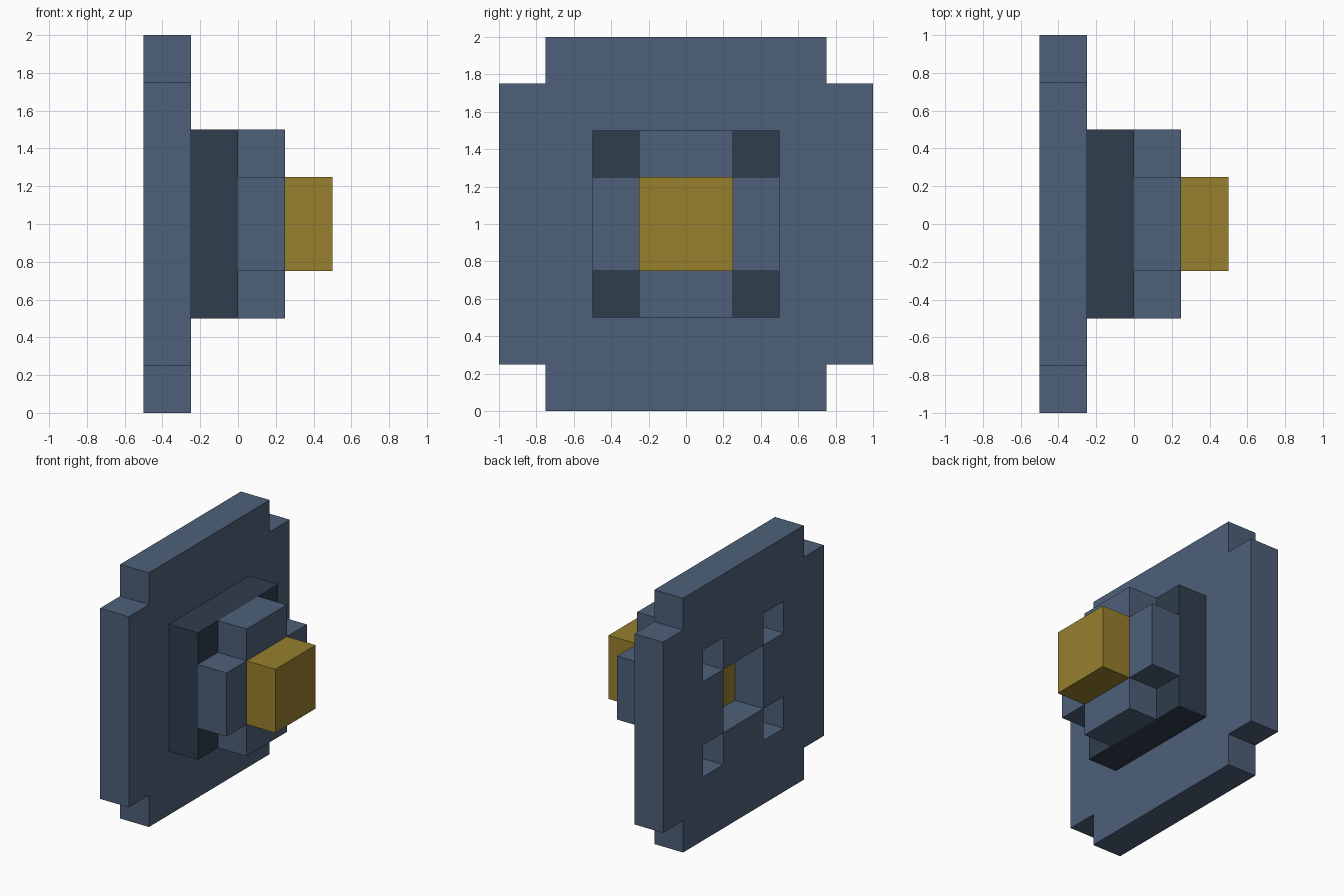
import bpy, bmesh

cube = bpy.data.objects.get("Cube")
if cube:
    bpy.data.objects.remove(cube, do_unlink=True)

U = 0.25  # block size


def material(name, rgb):
    m = bpy.data.materials.new(name)
    m.use_nodes = True
    m.diffuse_color = (*rgb, 1)
    bsdf = m.node_tree.nodes["Principled BSDF"]
    bsdf.inputs["Base Color"].default_value = (*rgb, 1)
    bsdf.inputs["Roughness"].default_value = 0.8
    return m


slate = material("slate blue", (0.075, 0.117, 0.188))
dark = material("dark slate", (0.029, 0.047, 0.074))
gold = material("dull gold", (0.31, 0.215, 0.027))


def slab(name, filled, x0, x1, mat):
    """Extrude along x every grid cell (row, column) for which filled is true."""
    cells = {(j, k) for j in range(-4, 4) for k in range(-4, 4)
             if filled(abs(j + 0.5), abs(k + 0.5))}
    bm = bmesh.new()

    def face(points):
        bm.faces.new([bm.verts.new((x, y * U, 1 + z * U)) for x, y, z in points])

    for j, k in sorted(cells):
        ring = [(j, k), (j + 1, k), (j + 1, k + 1), (j, k + 1)]
        face([(x1, *p) for p in ring])
        face([(x0, *p) for p in reversed(ring)])
        # side walls only where the neighbouring cell is empty
        for i, (dj, dk) in enumerate([(0, -1), (1, 0), (0, 1), (-1, 0)]):
            if (j + dj, k + dk) not in cells:
                a, b = ring[i], ring[(i + 1) % 4]
                face([(x0, *a), (x0, *b), (x1, *b), (x1, *a)])
    bmesh.ops.remove_doubles(bm, verts=bm.verts[:], dist=1e-4)
    mesh = bpy.data.meshes.new(name)
    bm.to_mesh(mesh)
    bm.free()
    mesh.materials.append(mat)
    bpy.context.collection.objects.link(bpy.data.objects.new(name, mesh))


# Cell distances from the centre are 0.5, 1.5, 2.5 and 3.5 blocks
def core(a, b):
    return a < 1 and b < 1


def corner(a, b):
    return 1 < a < 2 and 1 < b < 2


# Wide plate with notched corners, a centre opening and four small openings
slab("back_plate",
     lambda a, b: not (a > 3 and b > 3) and not core(a, b) and not corner(a, b),
     -0.5, -0.25, slate)
# Dark square collar around the core
slab("dark_collar", lambda a, b: a < 2 and b < 2 and not core(a, b),
     -0.25, 0.0, dark)
# Four raised arms forming a cross
slab("cross_arms",
     lambda a, b: a < 2 and b < 2 and not core(a, b) and not corner(a, b),
     0.0, 0.25, slate)
# Gold core running through the collar and out past the arms
slab("gold_core", core, -0.25, 0.5, gold)
